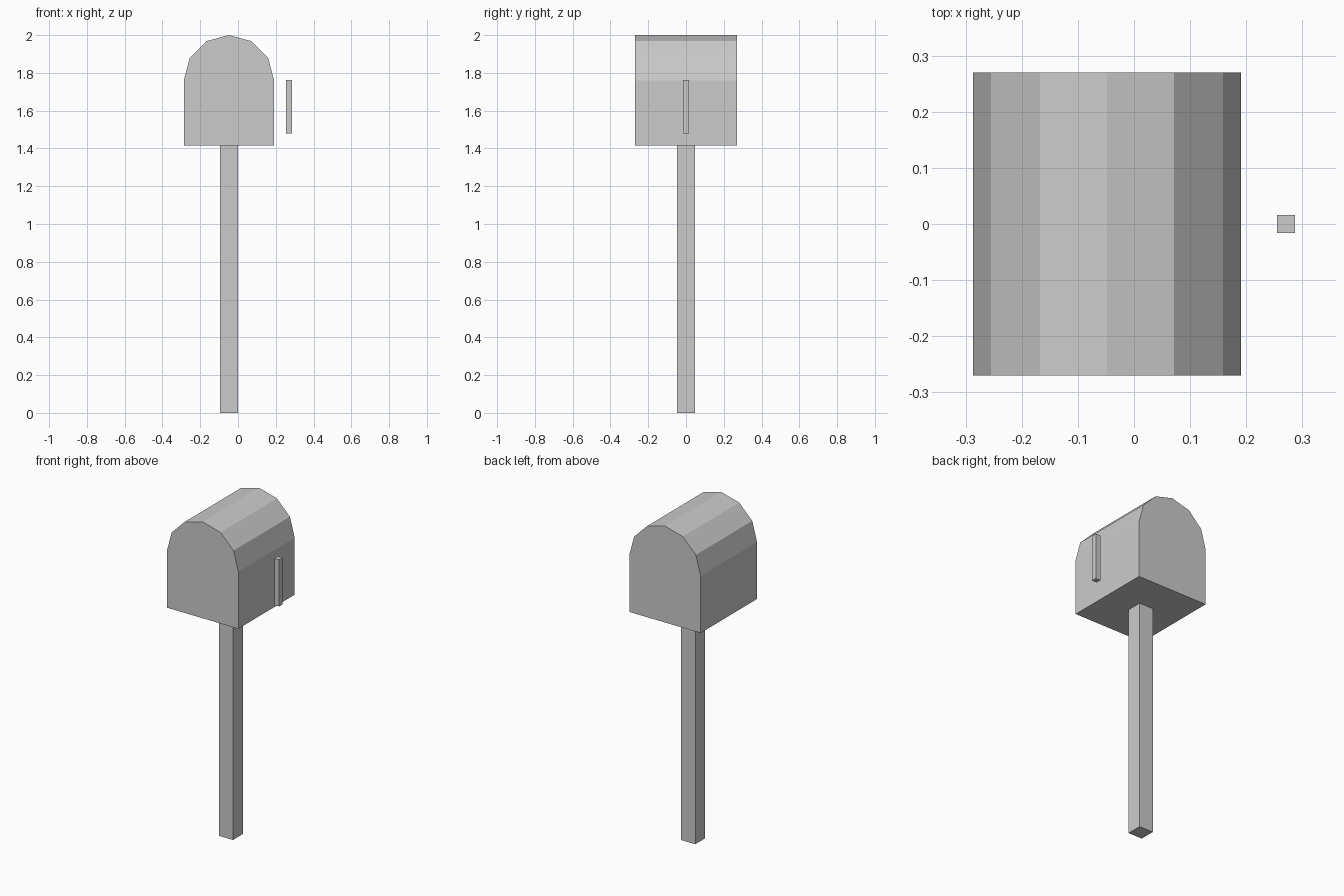
import bpy, bmesh, math

if "Cube" in bpy.data.objects:
    bpy.data.objects.remove(bpy.data.objects["Cube"])

CX = -0.048      # centre line of post and box
R = 0.239        # roof radius
BOTTOM, SPRING = 1.416, 1.761
HALF_DEPTH = 0.27


def finish(name, bm):
    bmesh.ops.recalc_face_normals(bm, faces=bm.faces)
    mesh = bpy.data.meshes.new(name)
    bm.to_mesh(mesh)
    bm.free()
    obj = bpy.data.objects.new(name, mesh)
    bpy.context.collection.objects.link(obj)
    return obj


def box(name, x, half, z0, z1):
    bm = bmesh.new()
    bmesh.ops.create_cube(bm, size=1)
    for v in bm.verts:
        v.co = (x + v.co.x * 2 * half, v.co.y * 2 * half, z0 + (v.co.z + 0.5) * (z1 - z0))
    return finish(name, bm)


# Square post
box("post", CX, 0.047, 0, BOTTOM)

# Mailbox body: six-sided arched profile, extruded front to back
profile = [(CX - R, BOTTOM), (CX + R, BOTTOM)]
for i in range(7):
    a = math.pi * i / 6
    profile.append((CX + R * math.cos(a), SPRING + R * math.sin(a)))
bm = bmesh.new()
face = bm.faces.new([bm.verts.new((x, -HALF_DEPTH, z)) for x, z in profile])
ext = bmesh.ops.extrude_face_region(bm, geom=[face], use_keep_orig=True)
for g in ext["geom"]:
    if isinstance(g, bmesh.types.BMVert):
        g.co.y = HALF_DEPTH
finish("mailbox_body", bm)

# Signal flag standing off the right side
box("flag", 0.271, 0.016, 1.48, 1.763)
